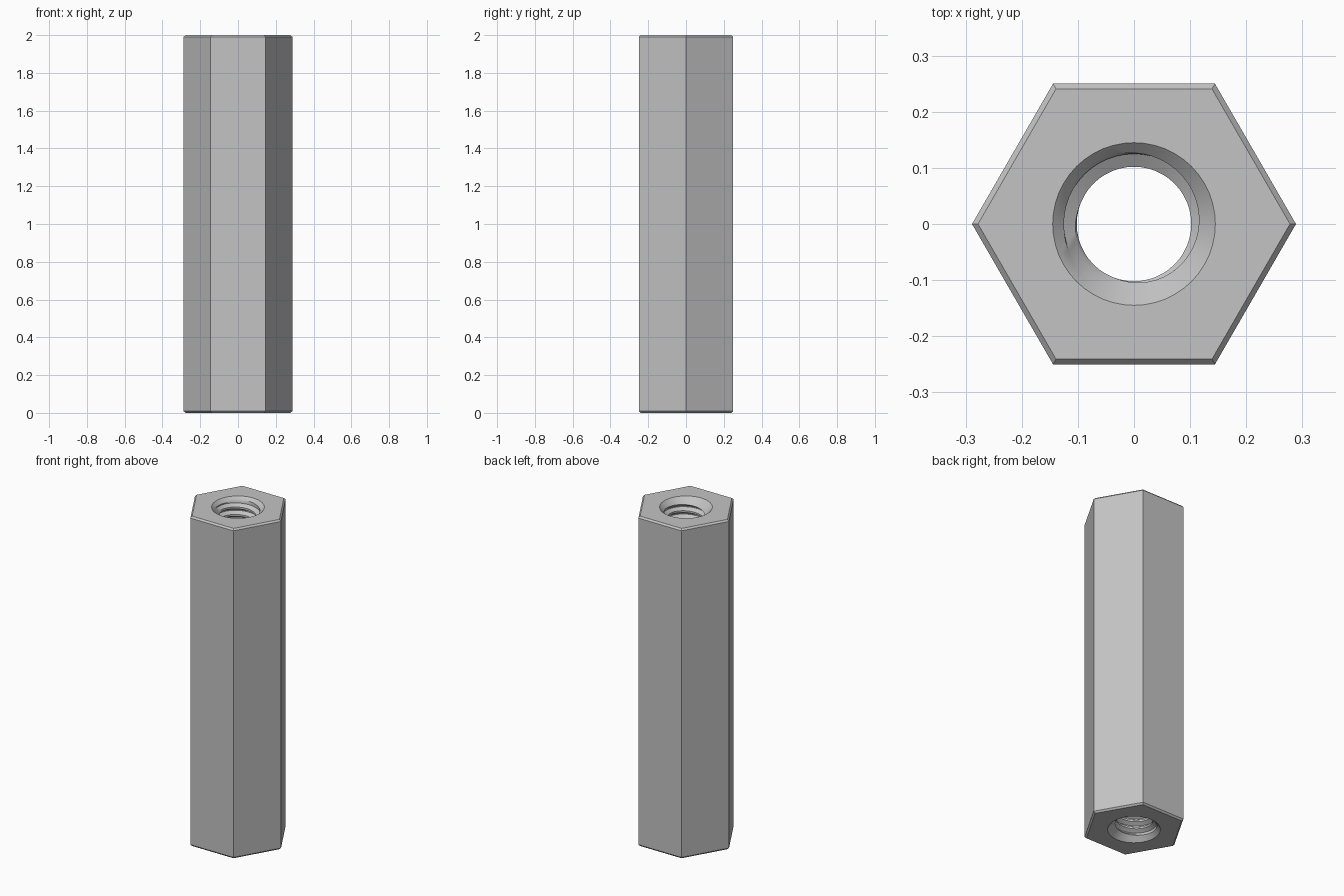
import bpy
import bmesh
from math import cos, sin, pi, radians

cube = bpy.data.objects.get("Cube")
if cube:
    bpy.data.objects.remove(cube, do_unlink=True)

LENGTH = 2.0
HEX_R = 0.5 / 3 ** 0.5      # corner radius
CHAMFER = 0.01
MINOR, MAJOR, PITCH = 0.102, 0.125, 0.045
MOUTH = 0.145               # countersink radius at each end
STEPS = 48

steel = bpy.data.materials.new("grey steel")
steel.use_nodes = True
steel.diffuse_color = (0.55, 0.55, 0.55, 1)
steel.node_tree.nodes["Principled BSDF"].inputs["Base Color"].default_value = steel.diffuse_color

bm = bmesh.new()


def skin(rows):
    """Join neighbouring rows of vertices with quads."""
    for a, b in zip(rows, rows[1:]):
        for i in range(len(a) - 1):
            bm.faces.new((a[i], a[i + 1], b[i + 1], b[i]))


# Chamfered hexagonal outside
def hexagon(scale, z):
    ring = [bm.verts.new((HEX_R * scale * cos(i * pi / 3),
                          HEX_R * scale * sin(i * pi / 3), z)) for i in range(6)]
    return ring + ring[:1]


skin([hexagon(0.963, 0), hexagon(1, CHAMFER),
      hexagon(1, LENGTH - CHAMFER), hexagon(0.963, LENGTH)])

# Threaded bore: a helical profile, opened out by a cone at both ends
profile = [(-0.0625, MAJOR), (0.0625, MAJOR), (0.375, MINOR), (0.625, MINOR)]
turns = int(LENGTH / PITCH) + 3
columns = []
for j in range(STEPS + 1):
    angle = 2 * pi * j / STEPS
    start = 1.965 + PITCH * (angle / (2 * pi) - 0.25) - (turns - 2) * PITCH
    column = []
    for turn in range(-2, turns + 1):
        for offset, radius in profile:
            z = min(max(start + (turn + offset) * PITCH, 0), LENGTH)
            r = max(radius, MOUTH - min(z, LENGTH - z))
            column.append(bm.verts.new((r * cos(angle), r * sin(angle), z)))
    columns.append(column)
skin(columns)
bmesh.ops.remove_doubles(bm, verts=bm.verts[:], dist=0.00002)

# Flat ends between the hexagon and the bore
for z in (0, LENGTH):
    rim = [e for e in bm.edges if len(e.link_faces) == 1
           and all(abs(v.co.z - z) < 0.0001 for v in e.verts)]
    bmesh.ops.triangle_fill(bm, use_beauty=True, use_dissolve=False, edges=rim)
bmesh.ops.recalc_face_normals(bm, faces=bm.faces[:])

mesh = bpy.data.meshes.new("hex_standoff")
bm.to_mesh(mesh)
bm.free()
mesh.materials.append(steel)
standoff = bpy.data.objects.new("hex_standoff", mesh)
bpy.context.collection.objects.link(standoff)

# Smooth bore, crisp edges
bpy.ops.object.select_all(action="DESELECT")
standoff.select_set(True)
bpy.context.view_layer.objects.active = standoff
bpy.ops.object.shade_smooth_by_angle(angle=radians(30))
